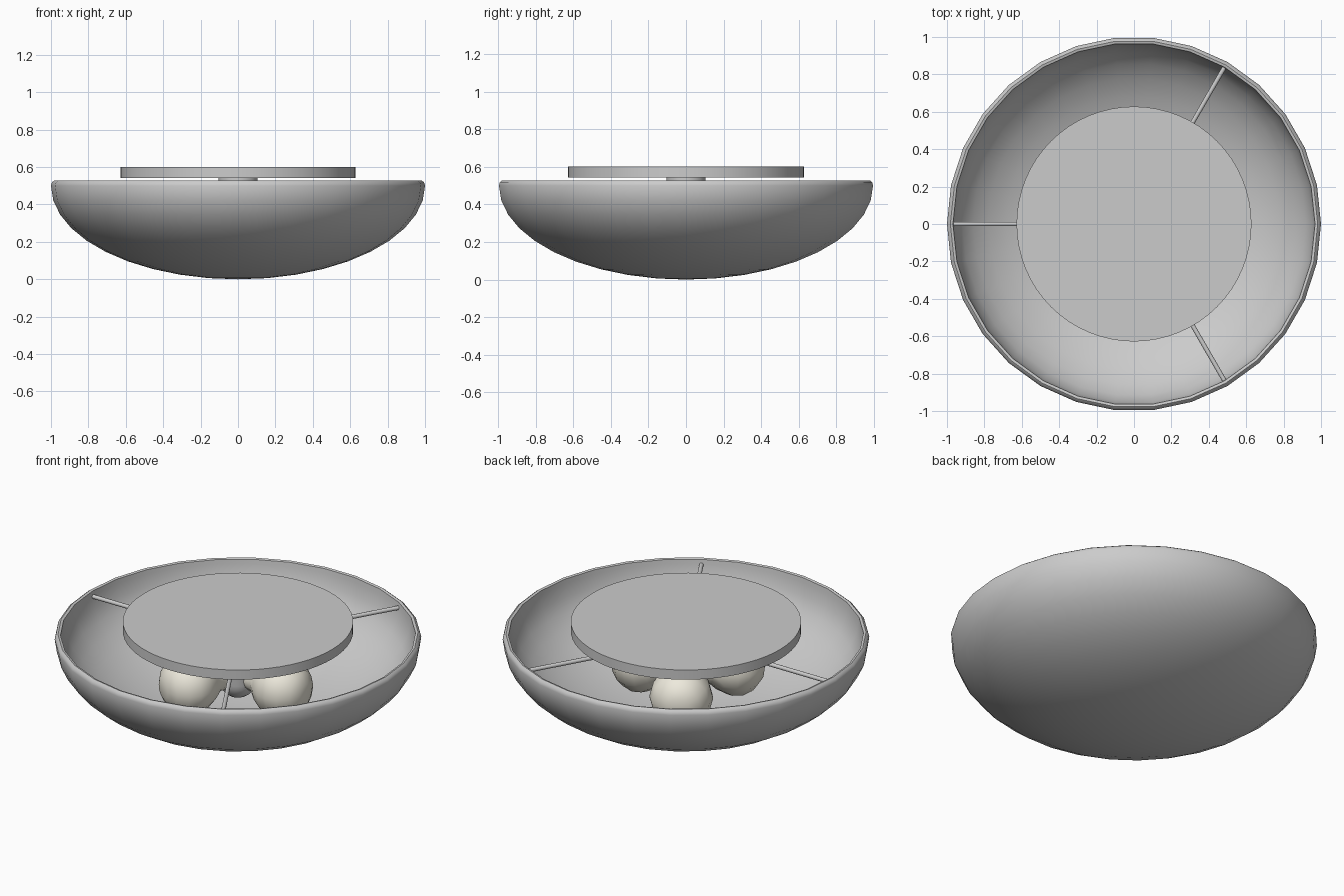
import bpy, math
from mathutils import Matrix, Vector

if "Cube" in bpy.data.objects:
    bpy.data.objects.remove(bpy.data.objects["Cube"])


def lathe(name, profile, sides, matrix=Matrix(), angle=35, mat=None):
    """Revolve (radius, height) points about local z; radius 0 makes a pole."""
    verts, faces, rings = [], [], []
    for r, z in profile:
        n = 1 if r == 0 else sides
        rings.append([len(verts) + i for i in range(n)])
        for i in range(n):
            a = 2 * math.pi * i / sides
            verts.append(matrix @ Vector((r * math.cos(a), r * math.sin(a), z)))
    for lo, hi in zip(rings, rings[1:]):
        for i in range(sides):
            j = (i + 1) % sides
            quad = [lo[i % len(lo)], lo[j % len(lo)], hi[j % len(hi)], hi[i % len(hi)]]
            faces.append(list(dict.fromkeys(quad)))
    # flat caps on open ends
    if len(rings[0]) > 1:
        faces.append(rings[0][::-1])
    if len(rings[-1]) > 1:
        faces.append(rings[-1])
    mesh = bpy.data.meshes.new(name)
    mesh.from_pydata(verts, [], faces)
    obj = bpy.data.objects.new(name, mesh)
    bpy.context.collection.objects.link(obj)
    if mat:
        mesh.materials.append(mat)
    bpy.ops.object.select_all(action='DESELECT')
    obj.select_set(True)
    bpy.context.view_layer.objects.active = obj
    bpy.ops.object.shade_smooth_by_angle(angle=math.radians(angle))
    return obj


def radial(degrees, z):
    """Local z axis points outward from the centre line at the given angle."""
    return (Matrix.Translation((0, 0, z))
            @ Matrix.Rotation(math.radians(degrees), 4, 'Z')
            @ Matrix.Rotation(math.pi / 2, 4, 'Y'))


cream = bpy.data.materials.new("bulb_cream")
cream.diffuse_color = (0.85, 0.82, 0.72, 1)
cream.use_nodes = True
cream.node_tree.nodes["Principled BSDF"].inputs["Base Color"].default_value = cream.diffuse_color

# shade: elliptical bowl with thickness and a rounded rim
steps = [math.radians(9 * i) for i in range(11)]
outer = [(math.sin(t), 0.5 - 0.5 * math.cos(t)) for t in steps]
inner = [(0.965 * math.sin(t), 0.5 - 0.47 * math.cos(t)) for t in reversed(steps)]
outer[0], inner[-1] = (0, 0), (0, 0.03)
rim = [(0.995, 0.518), (0.982, 0.528), (0.968, 0.524)]
lathe("bowl_shade", outer + rim + inner, 30, angle=40)

# ceiling plate
lathe("ceiling_plate", [(0.628, 0.542), (0.628, 0.6)], 64)

# central hub with a domed bottom
dome = [(0.105 * math.sin(t), 0.257 - 0.105 * math.cos(t))
        for t in (math.radians(15 * i) for i in range(7))]
dome[0] = (0, 0.152)
lathe("hub", dome + [(0.105, 0.545)], 32)

# bulbs, facing outward, with a flat tip
bulb = [(0.065, 0.08), (0.075, 0.13), (0.125, 0.18), (0.165, 0.24),
        (0.175, 0.30), (0.16, 0.365), (0.115, 0.42), (0.058, 0.45)]
for i in range(3):
    lathe(f"bulb_{i + 1}", bulb, 12, radial(120 * i, 0.283), angle=42, mat=cream)

# support rods from hub to shade
for i in range(3):
    lathe(f"support_rod_{i + 1}", [(0.012, 0.09), (0.012, 0.985)], 12,
          radial(60 + 120 * i, 0.492))
